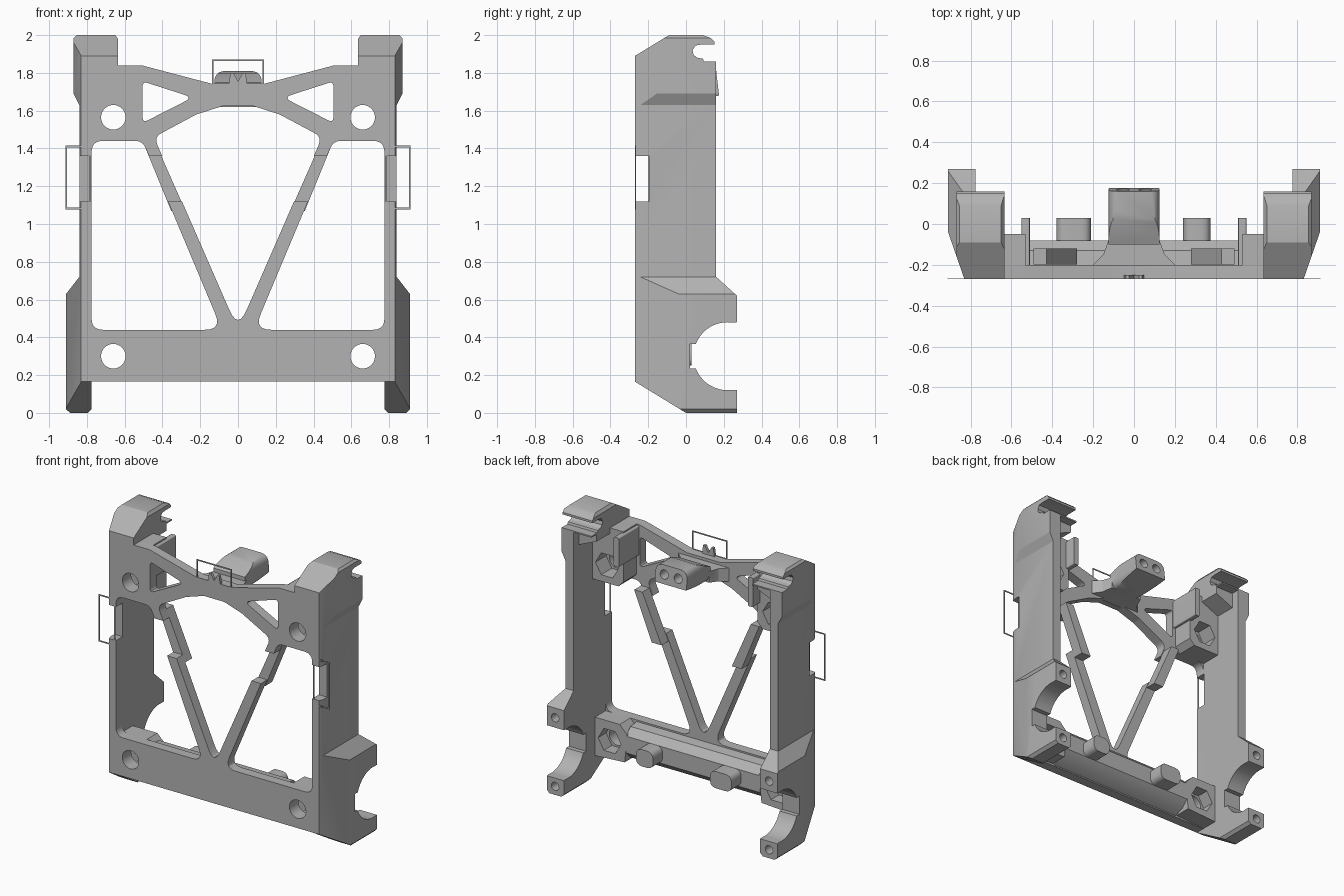
import bpy, bmesh, math
from mathutils import Vector

if "Cube" in bpy.data.objects:
    bpy.data.objects.remove(bpy.data.objects["Cube"])

grey = bpy.data.materials.new("matte_grey")
grey.use_nodes = True
grey.diffuse_color = (0.45, 0.45, 0.45, 1)
grey.node_tree.nodes["Principled BSDF"].inputs["Base Color"].default_value = (0.45, 0.45, 0.45, 1)
FRONT, BACK, NOTCH = -0.27, -0.2, -0.195


def rounded(pts, r, steps=6):
    """Fillet every corner of a closed outline."""
    out = []
    for i, p in enumerate(pts):
        p = Vector(p)
        a, b = Vector(pts[i - 1]) - p, Vector(pts[(i + 1) % len(pts)]) - p
        half = a.angle(b) / 2
        t = min(r / math.tan(half), 0.45 * a.length, 0.45 * b.length)
        p0, p1 = p + a.normalized() * t, p + b.normalized() * t
        for k in range(steps + 1):
            f = k / steps
            out.append(tuple(p0 * (1 - f) ** 2 + p * 2 * f * (1 - f) + p1 * f * f))
    return out


def circle(cx, cy, r, n=32, start=0, end=math.tau):
    full = abs(end - start) >= math.tau - 1e-4
    return [(cx + r * math.cos(start + (end - start) * k / (n if full else n - 1)),
             cy + r * math.sin(start + (end - start) * k / (n if full else n - 1))) for k in range(n)]


def rect(a0, a1, b0, b1):
    return [(a0, b0), (a1, b0), (a1, b1), (a0, b1)]


def prism(name, pts, axis, lo, hi, mirror=False):
    """Extrude an outline along an axis, optionally with its mirror image."""
    place = {"x": lambda p, d: (d, p[0], p[1]),
             "y": lambda p, d: (p[0], d, p[1]),
             "z": lambda p, d: (p[0], p[1], d)}[axis]
    bm = bmesh.new()
    for s in ((1, -1) if mirror else (1,)):
        rings = []
        for d in (lo, hi):
            verts = []
            for p in pts:
                x, y, z = place(p, d)
                verts.append(bm.verts.new((s * x, y, z)))
            rings.append(verts)
            bm.faces.new(verts)
        n = len(pts)
        for i in range(n):
            j = (i + 1) % n
            bm.faces.new((rings[0][i], rings[0][j], rings[1][j], rings[1][i]))
    bmesh.ops.recalc_face_normals(bm, faces=bm.faces)
    mesh = bpy.data.meshes.new(name)
    bm.to_mesh(mesh)
    bm.free()
    ob = bpy.data.objects.new(name, mesh)
    bpy.context.collection.objects.link(ob)
    mesh.materials.append(grey)
    return ob


def combine(ob, op, *tools):
    """Apply boolean tools to a part and discard the tools."""
    bpy.context.view_layer.objects.active = ob
    for tool in tools:
        mod = ob.modifiers.new(op, "BOOLEAN")
        mod.operation, mod.solver, mod.object = op, "EXACT", tool
        bpy.ops.object.modifier_apply(modifier=mod.name)
        bpy.data.objects.remove(tool)
    return ob


def hole(pts, axis="y", lo=-0.5, hi=0.5, mirror=False):
    return prism("cutter", pts, axis, lo, hi, mirror)


def notch():
    return hole(rect(-1, 1, 1.12, 1.36), "y", -0.4, NOTCH)


# Front frame with openings
frame_half = [(0, 0.165), (0.8, 0.165), (0.8, 1.84), (0.51, 1.84), (0.13, 1.74), (0, 1.74)]
outline = frame_half[1:-1] + [(-x, z) for x, z in reversed(frame_half[1:-1])]
frame = prism("front_frame", outline, "y", FRONT, BACK)
side_window = rounded([(0.775, 0.44), (0.775, 1.44), (0.505, 1.44), (0.085, 0.44)], 0.06)
middle_window = rounded([(0, 0.44), (0.445, 1.46), (0.22, 1.58), (0.08, 1.625),
                         (-0.08, 1.625), (-0.22, 1.58), (-0.445, 1.46)], 0.05)
truss_window = rounded([(0.505, 1.755), (0.24, 1.67), (0.505, 1.535)], 0.02)
combine(frame, "DIFFERENCE", hole(side_window, mirror=True), hole(middle_window),
        hole(truss_window, mirror=True), notch(),
        hole(circle(0.66, 0.30, 0.065), mirror=True),
        hole(circle(0.66, 1.565, 0.065), mirror=True))

# Set-back strut sections bridging the notch
strut = [(0.354, 1.07), (0.493, 1.41), (0.428, 1.41), (0.278, 1.07)]
prism("strut_offset", strut, "y", -0.198, -0.12, True)

# Side walls: side profile trimmed by front and plan outlines
clamp = circle(0.22, 0.30, 0.18, 28, -math.acos(0.05 / 0.18), -math.tau + math.acos(0.05 / 0.18))
hook = [(0.16, 1.78), (0.16, 1.86), (0.095, 1.86), (0.09, 1.875), (0.06, 1.88), (0.04, 1.895),
        (0.035, 1.92), (0.05, 1.945), (0.08, 1.95), (0.15, 1.95), (0.15, 1.965),
        (0.13, 1.985), (0.09, 2.0), (-0.09, 2.0), (FRONT, 1.89)]
profile = [(FRONT, 0.165), (0, 0), (0.27, 0), (0.27, 0.12)] + clamp[1:-1] + \
    [(0.27, 0.48), (0.27, 0.62), (0.16, 0.72)] + hook
walls = prism("side_walls", profile, "x", 0.5, 1.0, True)
elevation = [(0.775, 0.02), (0.795, 0), (0.89, 0), (0.91, 0.02), (0.91, 0.63), (0.84, 0.72),
             (0.84, 1.63), (0.87, 1.69), (0.87, 1.985), (0.855, 2.0), (0.65, 2.0),
             (0.635, 1.98), (0.635, 1.8), (0.775, 1.74)]
plan = [(0.5, FRONT), (0.83, FRONT), (0.91, -0.04), (0.91, 0.28), (0.5, 0.28)]
combine(walls, "INTERSECT", hole(elevation, "y", -0.5, 0.5, True),
        hole(plan, "z", -0.1, 2.1, True))
combine(walls, "DIFFERENCE", notch(),
        hole(rect(0.02, 0.1, 0.235, 0.365), "x", 0.7, 1.0, True),
        hole(circle(0.845, 0.06, 0.03, 16), "y", 0.1, 0.4, True),
        hole(circle(0.845, 0.55, 0.03, 16), "y", 0.15, 0.4, True),
        hole(rect(0.6, 0.775, 1.7, 1.85), "y", 0.1, 0.4, True))

# Corner blocks with hexagonal nut recesses
for label, z, block, back in (
        ("upper", 1.565, [(0.57, 1.44), (0.79, 1.44), (0.79, 1.84), (0.53, 1.84), (0.53, 1.48)], -0.05),
        ("lower", 0.30, [(0.54, 0.18), (0.79, 0.165), (0.79, 0.44), (0.58, 0.44), (0.52, 0.38)], -0.08)):
    pod = prism(label + "_nut_blocks", block, "y", -0.21, back, True)
    combine(pod, "DIFFERENCE", hole(circle(0.66, z, 0.09, 6), "y", -0.17, 0.1, True),
            hole(circle(0.66, z, 0.065), mirror=True))

# Locating fins beside the upper blocks
prism("upper_fins", rounded(rect(0.51, 0.55, 1.62, 1.83), 0.01), "y", -0.21, 0.03, True)

# Lower cross rib and its two pegs
rib = [(-0.21, 0.17), (-0.13, 0.2), (-0.08, 0.25), (-0.08, 0.37), (-0.13, 0.42), (-0.21, 0.43)]
prism("lower_rib", rib, "x", -0.53, 0.53)
for label, x0, x1 in (("left", 0.24, 0.375), ("right", -0.38, -0.21)):
    prism(label + "_peg", rounded(rect(x0, x1, 0.25, 0.37), 0.05), "y", -0.1, 0.03)

# Upper central arm with flared root and two bores
arm = prism("centre_arm", [(-0.22, 1.62), (-0.05, 1.645), (0.175, 1.68), (0.16, 1.81),
                           (0.02, 1.80), (-0.13, 1.735), (-0.22, 1.72)], "x", -0.3, 0.3)
arm_plan = [(0.22, -0.22), (0.15, -0.15), (0.125, -0.08), (0.125, 0.2)]
arm_plan += [(-x, y) for x, y in reversed(arm_plan)]
arm_front = rounded([(-0.125, 1.64), (0.125, 1.64), (0.125, 1.81), (-0.125, 1.81)], 0.06)
arm_root = [(-0.22, 1.58), (0.22, 1.58), (0.22, 1.72), (-0.22, 1.72)]
combine(arm, "INTERSECT", hole(arm_plan, "z", 1.5, 2))
section = hole(arm_front, "y", -0.1, 0.3)
combine(section, "UNION", hole(arm_root, "y", -0.3, -0.08))
combine(arm, "INTERSECT", section)
combine(arm, "DIFFERENCE", hole(circle(0.055, 1.745, 0.032, 20), "y", 0.08, 0.3, True))

# Small forked tab on the top edge
fork = [(-0.05, 1.73), (0.05, 1.73), (0.04, 1.80), (0.025, 1.80), (0, 1.755), (-0.025, 1.80), (-0.04, 1.80)]
prism("forked_tab", fork, "y", FRONT, -0.25)


# Thin wire-like border frames on the front plane
def border(name, x0, x1, z0, z1, mirror=False):
    w = 0.009
    ob = prism(name, rect(x0, x1, z0, z1), "y", FRONT, FRONT + 0.004, mirror)
    combine(ob, "DIFFERENCE", hole(rect(x0 + w, x1 - w, z0 + w, z1 - w), mirror=mirror))


border("side_borders", 0.78, 0.913, 1.078, 1.415, True)
border("top_border", -0.138, 0.138, 1.735, 1.872)

# Smooth curved surfaces while keeping edges crisp
for ob in [o for o in bpy.context.scene.objects if o.type == "MESH"]:
    bpy.ops.object.select_all(action="DESELECT")
    ob.select_set(True)
    bpy.context.view_layer.objects.active = ob
    bpy.ops.object.shade_smooth_by_angle(angle=math.radians(25))
